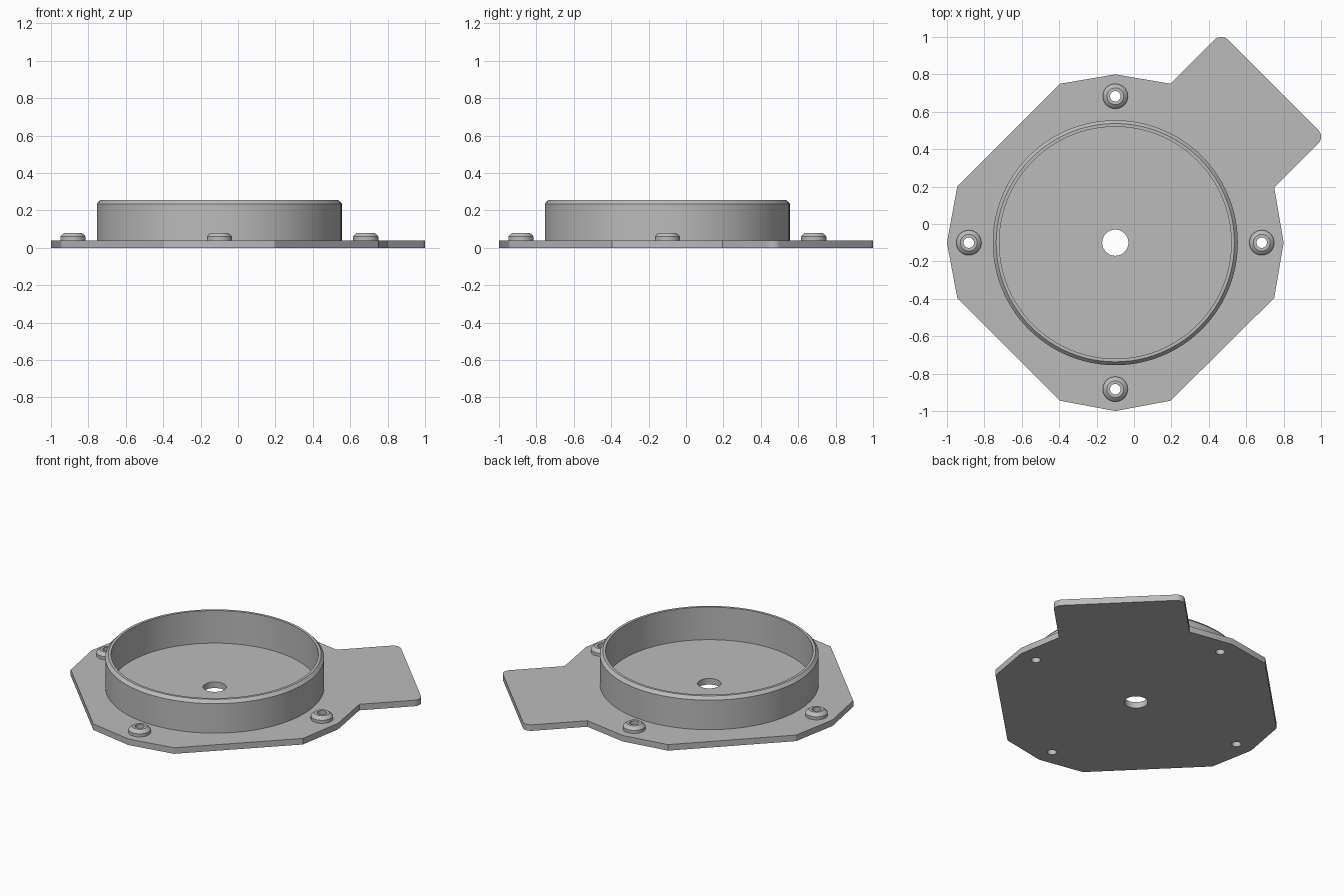
import bpy, bmesh, math

if "Cube" in bpy.data.objects:
    bpy.data.objects.remove(bpy.data.objects["Cube"])

CX = CY = -0.1          # centre of the round housing
T = 0.04                # plate thickness

grey = bpy.data.materials.new("plain grey")
grey.diffuse_color = (0.5, 0.5, 0.5, 1)
grey.use_nodes = True
grey.node_tree.nodes["Principled BSDF"].inputs["Base Color"].default_value = grey.diffuse_color


def finish(name, bm, loc=(0, 0, 0)):
    bmesh.ops.recalc_face_normals(bm, faces=bm.faces)
    mesh = bpy.data.meshes.new(name)
    bm.to_mesh(mesh)
    bm.free()
    mesh.materials.append(grey)
    ob = bpy.data.objects.new(name, mesh)
    ob.location = loc
    bpy.context.collection.objects.link(ob)
    bpy.ops.object.select_all(action='DESELECT')
    ob.select_set(True)
    bpy.context.view_layer.objects.active = ob
    bpy.ops.object.shade_smooth_by_angle(angle=math.radians(25))
    return ob


def circle(x, y, r, n):
    return [(x + r * math.cos(2 * math.pi * i / n),
             y + r * math.sin(2 * math.pi * i / n)) for i in range(n)]


def arc(x, y, r, a0, a1, n=8):
    return [(x + r * math.cos(math.radians(a0 + (a1 - a0) * i / n)),
             y + r * math.sin(math.radians(a0 + (a1 - a0) * i / n))) for i in range(n + 1)]


def lathe(name, profile, n, loc):
    """Revolve a closed (radius, height) profile around the vertical axis."""
    bm = bmesh.new()
    rings = [[bm.verts.new((x, y, z)) for x, y in circle(0, 0, r, n)] for r, z in profile]
    for a, b in zip(rings, rings[1:] + rings[:1]):
        for i in range(n):
            j = (i + 1) % n
            bm.faces.new((a[i], a[j], b[j], b[i]))
    return finish(name, bm, loc)


# Base plate outline: chamfered octagon-like plate with a rounded diagonal tab
R = 0.05
ax, ay = 0.466, 1.021 - R * math.sqrt(2)
outline = [(-0.1, 0.8), (-0.395, 0.75), (-0.945, 0.2), (-1.0, -0.1), (-0.945, -0.395),
           (-0.395, -0.945), (-0.1, -1.0), (0.195, -0.945), (0.75, -0.395), (0.8, -0.1),
           (0.75, 0.195)]
outline += arc(ay, ax, R, -45, 45) + arc(ax, ay, R, 45, 135) + [(0.195, 0.75)]

# Screw positions around the housing
screws = [(CX + 0.783 * dx, CY + 0.783 * dy) for dx, dy in ((1, 0), (0, 1), (-1, 0), (0, -1))]

# Plate with centre hole and screw holes, filled then extruded
bm = bmesh.new()
loops = [outline, circle(CX, CY, 0.07, 48)] + [circle(x, y, 0.028, 24) for x, y in screws]
for pts in loops:
    vs = [bm.verts.new((x, y, 0)) for x, y in pts]
    for i in range(len(vs)):
        bm.edges.new((vs[i - 1], vs[i]))
bmesh.ops.triangle_fill(bm, edges=bm.edges[:], use_beauty=True)
ext = bmesh.ops.extrude_face_region(bm, geom=bm.faces[:], use_keep_orig=True)
for v in ext["geom"]:
    if isinstance(v, bmesh.types.BMVert):
        v.co.z = T
finish("base_plate", bm)

# Round housing wall with a chamfered outer rim
lathe("housing_wall", [(0.655, T), (0.655, 0.235), (0.637, 0.255), (0.62, 0.255), (0.62, T)],
      96, (CX, CY, 0))

# Raised screw bosses with sloped shoulders
for k, (x, y) in enumerate(screws):
    lathe(f"screw_boss_{k + 1}", [(0.067, T), (0.067, 0.06), (0.06, 0.069), (0.045, 0.08),
                                  (0.028, 0.08), (0.028, T)], 32, (x, y, 0))
